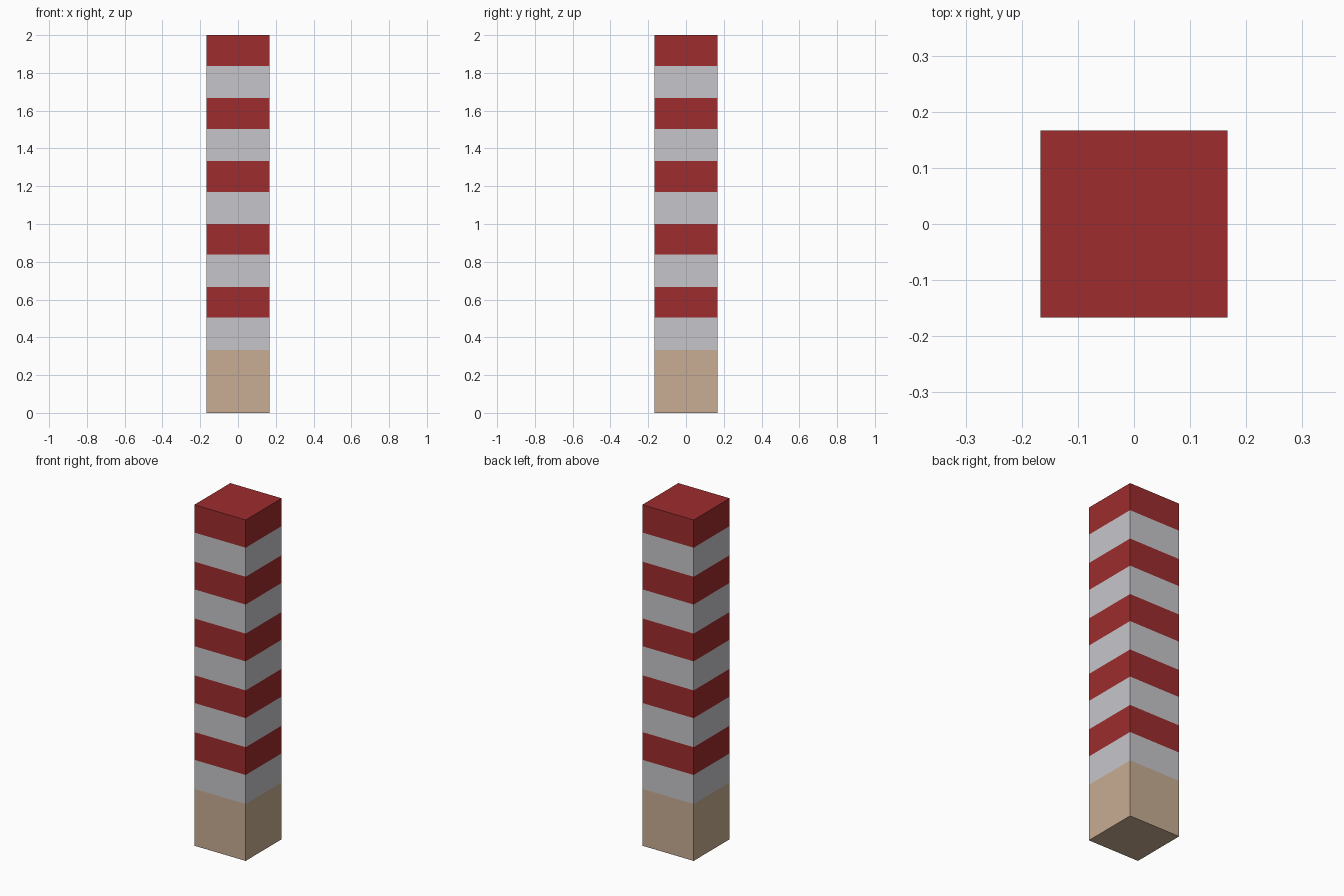
import bpy, bmesh

if "Cube" in bpy.data.objects:
    bpy.data.objects.remove(bpy.data.objects["Cube"])

def srgb(r, g, b):
    lin = lambda c: c / 12.92 if c <= 0.04045 else ((c + 0.055) / 1.055) ** 2.4
    return tuple(lin(v / 255) for v in (r, g, b)) + (1.0,)

def material(name, rgb):
    m = bpy.data.materials.new(name)
    m.diffuse_color = srgb(*rgb)
    m.use_nodes = True
    m.node_tree.nodes["Principled BSDF"].inputs["Base Color"].default_value = m.diffuse_color
    return m

mats = [material("tan base", (200, 173, 147)),
        material("pale grey", (198, 197, 202)),
        material("red", (158, 44, 46))]

# Square post, standing on the ground
W, H = 1 / 3, 2.0
bm = bmesh.new()
bmesh.ops.create_cube(bm, size=1)
for v in bm.verts:
    v.co = (v.co.x * W, v.co.y * W, (v.co.z + 0.5) * H)

# Cut the stripe borders: grey bands are a touch taller than red ones
borders = []
for i in range(5):
    borders += [(i + 1) / 3, (i + 1.5) / 3 + 0.004]
for z in borders:
    bmesh.ops.bisect_plane(bm, geom=bm.verts[:] + bm.edges[:] + bm.faces[:],
                           plane_co=(0, 0, z), plane_no=(0, 0, 1))

# Colour by height: tan foot, then alternating grey and red
for f in bm.faces:
    below = sum(z < f.calc_center_median().z for z in borders)
    f.material_index = 0 if below == 0 else (1 if below % 2 else 2)

mesh = bpy.data.meshes.new("striped_post")
bm.to_mesh(mesh)
bm.free()
for m in mats:
    mesh.materials.append(m)
bpy.context.collection.objects.link(bpy.data.objects.new("striped_post", mesh))
